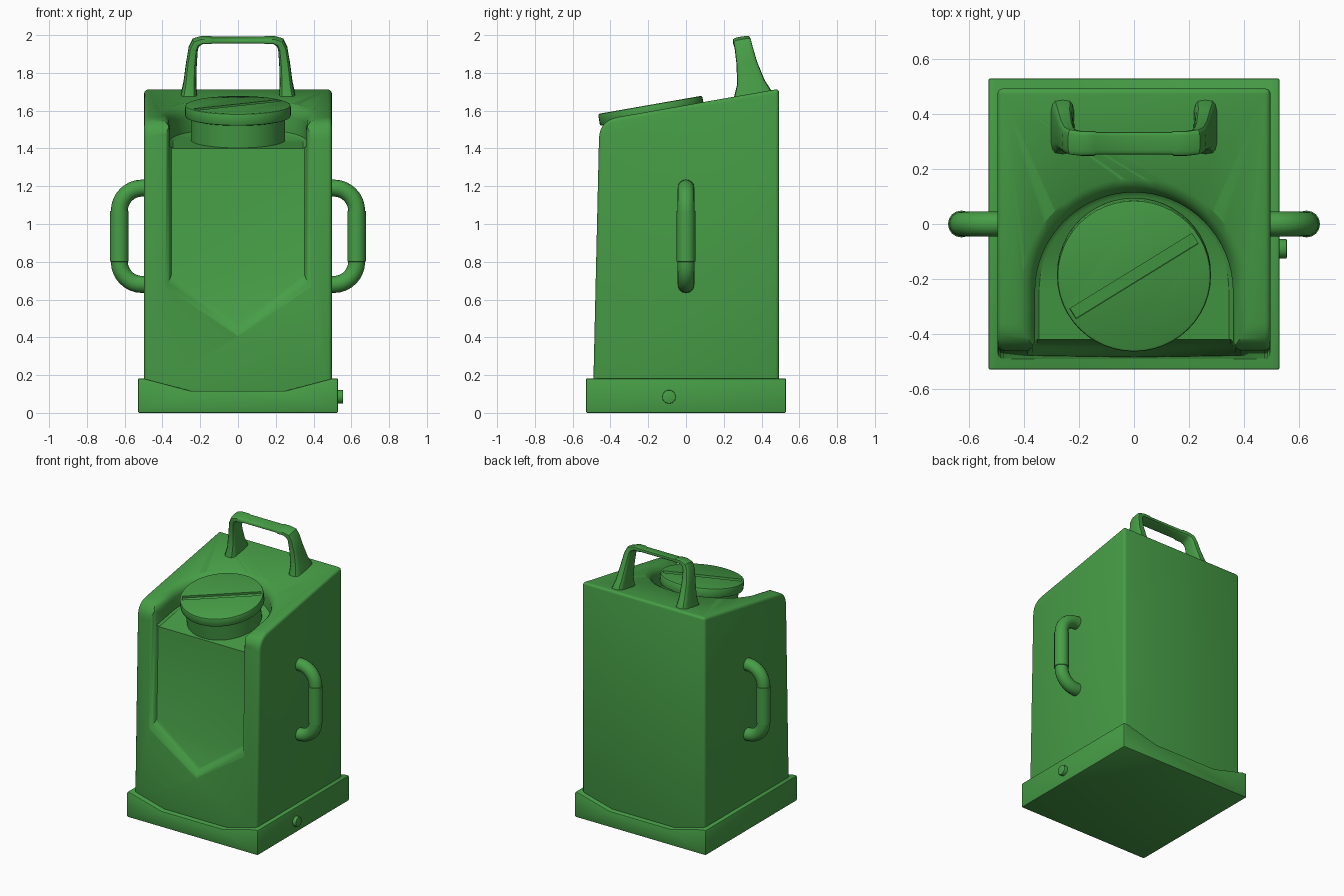
import bpy, bmesh, math
from mathutils import Vector, Matrix

cube = bpy.data.objects.get("Cube")
if cube:
    bpy.data.objects.remove(cube, do_unlink=True)

green = bpy.data.materials.new("canister_green")
green.use_nodes = True
GREEN = (0.062, 0.34, 0.062, 1)
green.diffuse_color = GREEN
green.node_tree.nodes["Principled BSDF"].inputs["Base Color"].default_value = GREEN

SLOPE = 0.175                 # rise of the top per unit of depth
TILT = math.atan(SLOPE)


def top_z(y):
    return 1.715 - SLOPE * (0.49 - y)


def front_y(z):
    return -0.49 + 0.023 * (z - 0.18)


def loft(name, rings):
    """Skin a list of equal-length rings and close both ends."""
    bm = bmesh.new()
    loops = [[bm.verts.new(p) for p in ring] for ring in rings]
    n = len(loops[0])
    for a, b in zip(loops, loops[1:]):
        for i in range(n):
            j = (i + 1) % n
            bm.faces.new((a[i], a[j], b[j], b[i]))
    bm.faces.new(loops[0])
    bm.faces.new(loops[-1])
    bmesh.ops.recalc_face_normals(bm, faces=bm.faces)
    mesh = bpy.data.meshes.new(name)
    bm.to_mesh(mesh)
    bm.free()
    mesh.materials.append(green)
    obj = bpy.data.objects.new(name, mesh)
    bpy.context.collection.objects.link(obj)
    return obj


def finish(obj, bevel=0, segments=3, cutters=()):
    """Bevel, cut, apply and shade a part."""
    if bevel:
        mod = obj.modifiers.new("Bevel", "BEVEL")
        mod.width, mod.segments = bevel, segments
        mod.limit_method, mod.angle_limit = "ANGLE", math.radians(35)
    for cutter in cutters:
        cutter.hide_render = True
        mod = obj.modifiers.new("Cut", "BOOLEAN")
        mod.operation, mod.object, mod.solver = "DIFFERENCE", cutter, "EXACT"
    bpy.ops.object.select_all(action="DESELECT")
    obj.select_set(True)
    bpy.context.view_layer.objects.active = obj
    if obj.modifiers:
        bpy.ops.object.convert(target="MESH")
    for cutter in cutters:
        bpy.data.objects.remove(cutter, do_unlink=True)
    bpy.ops.object.shade_smooth_by_angle(angle=math.radians(35))
    return obj


def disc(radius, z, count=48):
    return [(radius * math.cos(2 * math.pi * i / count),
             radius * math.sin(2 * math.pi * i / count), z) for i in range(count)]


def section(x, y, z, angle, thick, wide, tilt=0, power=1.0, count=16):
    """Cross-section whose thickness points along angle in the xz plane."""
    a = math.radians(angle)
    normal = Vector((math.cos(a), 0, math.sin(a)))
    across = Vector((0, math.cos(tilt), math.sin(tilt)))
    ring = []
    for i in range(count):
        t = 2 * math.pi * i / count
        c, s = math.cos(t), math.sin(t)
        u = math.copysign(abs(c) ** power, c)
        v = math.copysign(abs(s) ** power, s)
        ring.append(Vector((x, y, z)) + normal * thick * u + across * wide * v)
    return ring


def mirrored(ring):
    return [(-p[0], p[1], p[2]) for p in ring]


# Base tray with dipped front and back rim
half = [(0.53, 0), (0.53, 0.183), (0.5, 0.183), (0.25, 0.117)]
outline = half + [(-x, z) for x, z in reversed(half)]
finish(loft("base_tray", [[(x, y, z) for x, z in outline] for y in (-0.53, 0.53)]), 0.008, 2)

# Tank body: side profile with a rounded front shoulder
corner = Vector((front_y(1.55), top_z(-0.46)))
low = Vector((front_y(1.45), 1.45))
high = Vector((-0.36, top_z(-0.36)))
profile = [(front_y(0.1), 0.1)]
for i in range(9):
    t = i / 8
    profile.append(tuple(low * (1 - t) ** 2 + corner * 2 * t * (1 - t) + high * t * t))
profile += [(0.493, top_z(0.493)), (0.493, 0.1)]
body = loft("tank_body", [[(x, y, z) for y, z in profile] for x in (-0.497, 0.497)])


# Filler pocket: U-shaped, parallel to the sloping top, flared at the rim
def u_ring(height, radius):
    plan = [(radius, -0.7)]
    plan += [(radius * math.cos(math.pi * i / 32), -0.245 + radius * math.sin(math.pi * i / 32))
             for i in range(33)]
    plan.append((-radius, -0.7))
    return [(x, y, top_z(y) + height) for x, y in plan]


pocket = loft("pocket_cutter", [u_ring(h, r) for h, r in (
    (-0.156, 0.345), (-0.145, 0.36), (-0.06, 0.36), (-0.035, 0.366),
    (-0.013, 0.384), (0, 0.41), (0.1, 0.5))])


# Front panel: shallow recess ending in a V
def panel_ring(depth, width, side, tip):
    pts = [(width, 1.72), (width, side), (0, tip), (-width, side), (-width, 1.72)]
    return [(x, front_y(z) + depth, z) for x, z in pts]


panel = loft("panel_cutter", [panel_ring(*p) for p in (
    (0.042, 0.352, 0.73, 0.47), (0.034, 0.36, 0.71, 0.45),
    (0.01, 0.37, 0.685, 0.425), (0, 0.385, 0.665, 0.405), (-0.06, 0.46, 0.56, 0.3))])
finish(body, 0.02, 3, (pocket, panel))

# Filler neck and slotted cap, tilted with the top
seat = Matrix.Translation((0, -0.19, 1.631)) @ Matrix.Rotation(TILT, 4, "X")
neck = loft("filler_neck", [disc(0.25, -0.21), disc(0.25, -0.04)])
cap = loft("filler_cap", [disc(0.28, -0.065), disc(0.28, 0)])
rect = [(-0.262, -0.022), (0.262, -0.022), (0.262, 0.022), (-0.262, 0.022)]
slot = loft("slot_cutter", [[(x, y, z) for x, y in rect] for z in (-0.015, 0.05)])
for part in (neck, cap):
    part.matrix_world = seat
slot.matrix_world = seat @ Matrix.Rotation(math.radians(32), 4, "Z")
bpy.context.view_layer.update()
finish(neck)
finish(cap, 0.01, 2, (slot,))

# Carrying handle: flared legs into a thin flat bar
leg = [section(x, y, z, a, t, w, TILT, 0.5) for x, y, z, a, t, w in (
    (0.26, 0.355, 1.63, 0, 0.05, 0.11),
    (0.26, 0.353, 1.69, 0, 0.043, 0.1),
    (0.255, 0.343, 1.75, 0, 0.034, 0.074),
    (0.247, 0.322, 1.85, 0, 0.029, 0.055),
    (0.237, 0.306, 1.93, 8, 0.025, 0.048),
    (0.222, 0.298, 1.962, 42, 0.024, 0.047),
    (0.19, 0.293, 1.974, 84, 0.018, 0.046),
    (0.145, 0.293, 1.974, 90, 0.018, 0.046),
    (0.138, 0.294, 1.974, 90, 0.014, 0.042))]
finish(loft("top_handle", leg + [mirrored(r) for r in reversed(leg)]))

# Side handles: bent tubes with a slightly thicker grip
BEND = 0.12
upper = [section(0.46, 0, 1.19, 90, 0.045, 0.045)]
for i in range(9):
    a = 90 - i * 90 / 8
    upper.append(section(0.508 + BEND * math.cos(math.radians(a)), 0,
                         1.07 + BEND * math.sin(math.radians(a)), a, 0.045, 0.045))
upper.append(section(0.628, 0, 1.068, 0, 0.049, 0.049))
lower = [[(p[0], p[1], 1.87 - p[2]) for p in r] for r in reversed(upper)]
tube = upper + lower
finish(loft("left_handle", tube))
finish(loft("right_handle", [mirrored(r) for r in tube]))

# Drain plug on the left of the base
plug = [[(x, -0.09 + p[0], 0.085 + p[1]) for p in disc(0.036, 0, 24)] for x in (0.5, 0.556)]
finish(loft("drain_plug", plug), 0.004, 2)
